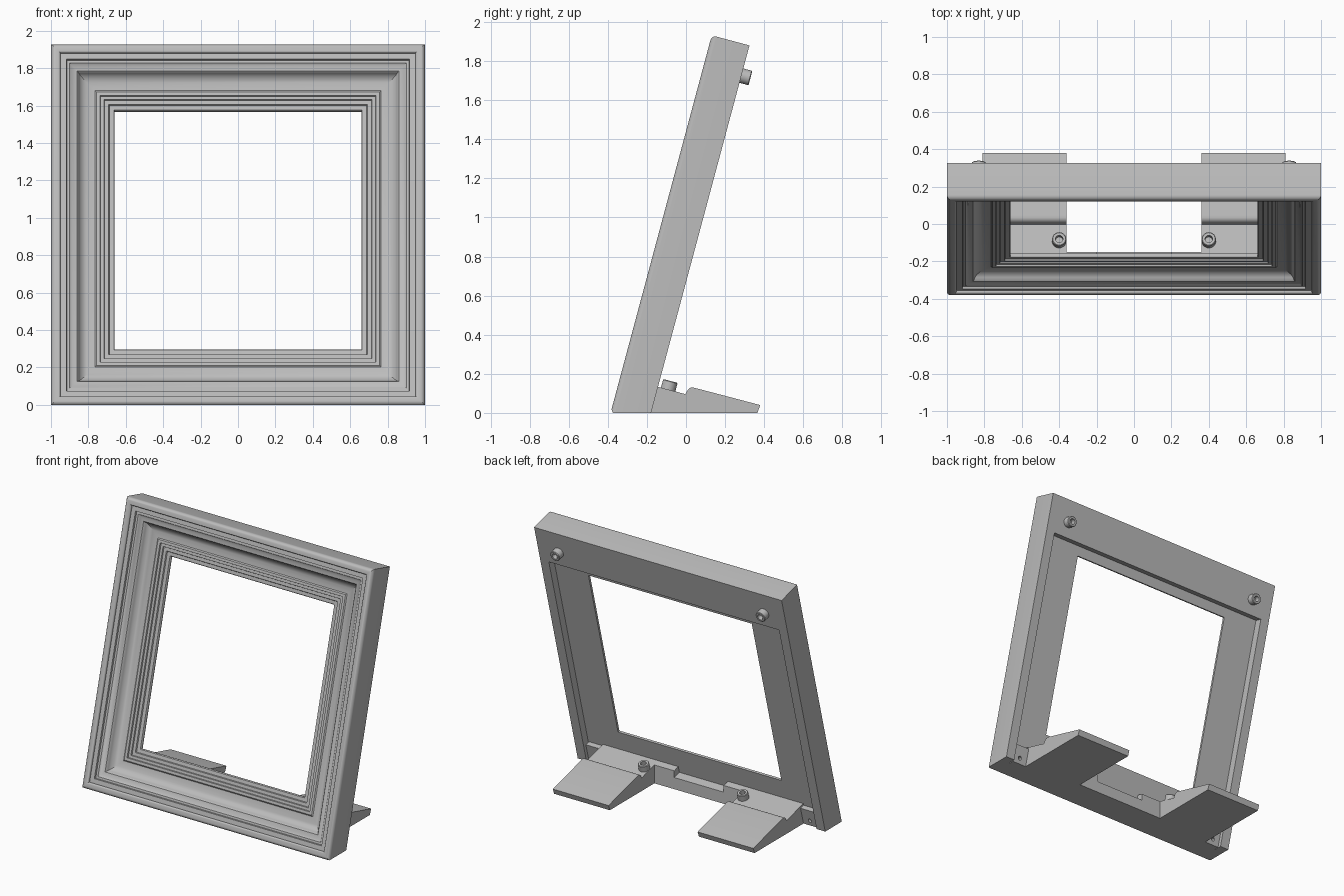
import bpy, bmesh, math
from mathutils import Matrix, Vector

if "Cube" in bpy.data.objects:
    bpy.data.objects.remove(bpy.data.objects["Cube"])

TILT = math.radians(15)
# Local frame axes: x across, y backward through the thickness, z up along the leaning frame
LEAN = Matrix.Translation((0, -0.386, 0)) @ Matrix.Rotation(-TILT, 4, 'X')

grey = bpy.data.materials.new("light_grey")
grey.use_nodes = True
grey.diffuse_color = (0.5, 0.5, 0.5, 1)
grey.node_tree.nodes["Principled BSDF"].inputs["Base Color"].default_value = (0.5, 0.5, 0.5, 1)


def make(name, bm, matrix=Matrix()):
    bmesh.ops.recalc_face_normals(bm, faces=bm.faces)
    bm.transform(matrix)
    mesh = bpy.data.meshes.new(name)
    bm.to_mesh(mesh)
    bm.free()
    mesh.materials.append(grey)
    ob = bpy.data.objects.new(name, mesh)
    bpy.context.scene.collection.objects.link(ob)
    return ob


def box(name, lo, hi, matrix=Matrix()):
    lo, hi = Vector(lo), Vector(hi)
    bm = bmesh.new()
    bmesh.ops.create_cube(bm, size=1)
    bm.transform(Matrix.Translation((lo + hi) / 2) @ Matrix.Diagonal((*(hi - lo), 1)))
    return make(name, bm, matrix)


def extrude_x(name, outline, x0, x1):
    bm = bmesh.new()
    face = bm.faces.new([bm.verts.new((x0, y, z)) for y, z in outline])
    moved = bmesh.ops.extrude_face_region(bm, geom=[face])["geom"]
    bmesh.ops.translate(bm, vec=(x1 - x0, 0, 0),
                        verts=[g for g in moved if isinstance(g, bmesh.types.BMVert)])
    return make(name, bm)


def lathe(name, outline, matrix, sides=24):
    bm = bmesh.new()
    verts = [bm.verts.new((r, 0, z)) for r, z in outline]
    edges = [bm.edges.new(pair) for pair in zip(verts, verts[1:])]
    bmesh.ops.spin(bm, geom=verts + edges, cent=(0, 0, 0), axis=(0, 0, 1),
                   angle=math.tau, steps=sides)
    bmesh.ops.remove_doubles(bm, verts=bm.verts, dist=0.0005)
    return make(name, bm, matrix)


def cut(target, cutter):
    mod = target.modifiers.new("cut", 'BOOLEAN')
    mod.operation, mod.solver, mod.object = 'DIFFERENCE', 'EXACT', cutter
    bpy.context.view_layer.objects.active = target
    bpy.ops.object.modifier_apply(modifier=mod.name)
    bpy.data.objects.remove(cutter)


def arc(cx, cy, r, a0, a1, n=6):
    angles = [math.radians(a0 + (a1 - a0) * i / n) for i in range(n + 1)]
    return [(cx + r * math.cos(a), cy + r * math.sin(a)) for a in angles]


# Moulding section: (distance in from the outer edge, depth from the front)
section = arc(0.025, 0.025, 0.025, 180, 270) + arc(0.038, 0.012, 0.012, 270, 360, 4)
section += [(0.05, 0.018), (0.082, 0.018), (0.085, 0.03), (0.1, 0.03),
            (0.112, 0.04), (0.14, 0.045), (0.145, 0.05)]
section += [(0.235 - 0.088 * math.cos(a), 0.052 + 0.048 * math.sin(a))
            for a in [math.radians(15 * i) for i in range(1, 7)]]
section += [(0.243, 0.094), (0.262, 0.094), (0.265, 0.104), (0.283, 0.104),
            (0.286, 0.113), (0.308, 0.113), (0.312, 0.122), (0.336, 0.124),
            (0.34, 0.13), (0.34, 0.2), (0, 0.2)]

# Mitred picture frame
bm = bmesh.new()
rings = [[bm.verts.new((sx * (1 - d), w, 1 + sz * (1 - d))) for d, w in section]
         for sx, sz in ((-1, -1), (1, -1), (1, 1), (-1, 1))]
n = len(section)
for k in range(4):
    a, b = rings[k], rings[(k + 1) % 4]
    for i in range(n):
        j = (i + 1) % n
        bm.faces.new((a[i], a[j], b[j], b[i]))
frame = make("picture_frame", bm, LEAN)

# Rear recess, open at the bottom, and the flat base
cut(frame, box("recess_cutter", (-0.93, 0.145, -0.3), (0.93, 0.3, 1.73), LEAN))
cut(frame, box("base_cutter", (-1.5, -1, -1), (1.5, 1, 0)))

# Stand feet
foot_outline = [(-0.243, 0), (0.365, 0), (0.38, 0.04)]
foot_outline += [(0.045, 0.128)] + arc(0.033, 0.1, 0.03, 70, 160, 5)
foot_outline += [(-0.003, 0.096), (-0.2, 0.148)]
bar_outline = [(-0.243, 0), (-0.15, 0), (-0.15, 0.134), (-0.2, 0.148)]
notch_outline = [(-0.243, 0), (-0.15, 0), (-0.15, 0.085), (-0.215, 0.102)]
tab_outline = [(-0.243, 0), (-0.2, 0), (-0.165, 0.125), (-0.208, 0.136)]
parts = [frame]
for side, s in (("left", 1), ("right", -1)):
    parts.append(extrude_x(side + "_stand_foot", foot_outline, s * 0.36, s * 0.81))
    parts.append(extrude_x(side + "_stand_bar", bar_outline, s * 0.2, s * 0.36))
    # Fixing tab with a screw hole
    tab = extrude_x(side + "_fixing_tab", tab_outline, s * 0.81, s * 0.925)
    hole = LEAN @ Matrix.Translation((s * 0.87, 0.1, 0.09)) @ Matrix.Rotation(-math.pi / 2, 4, 'X')
    cut(tab, lathe("hole_cutter", [(0, 0), (0.014, 0), (0.014, 0.2), (0, 0.2)], hole, 12))
    parts.append(tab)
    # Hollow studs on the upper back and on the feet
    stud = [(0, 0), (0.038, 0), (0.038, 0.044), (0.034, 0.048),
            (0.02, 0.048), (0.02, 0.012), (0, 0.012)]
    rear = LEAN @ Matrix.Translation((s * 0.83, 0.2, 1.84)) @ Matrix.Rotation(-math.pi / 2, 4, 'X')
    parts.append(lathe(side + "_upper_stud", stud, rear))
    low = Matrix.Translation((s * 0.4, -0.092, 0.117)) @ Matrix.Rotation(-TILT, 4, 'X')
    parts.append(lathe(side + "_foot_stud", stud, low))
parts.append(extrude_x("stand_bar_centre", notch_outline, -0.2, 0.2))

for ob in bpy.context.selected_objects:
    ob.select_set(False)
for ob in parts:
    ob.select_set(True)
bpy.context.view_layer.objects.active = frame
bpy.ops.object.shade_smooth_by_angle(angle=math.radians(30))
